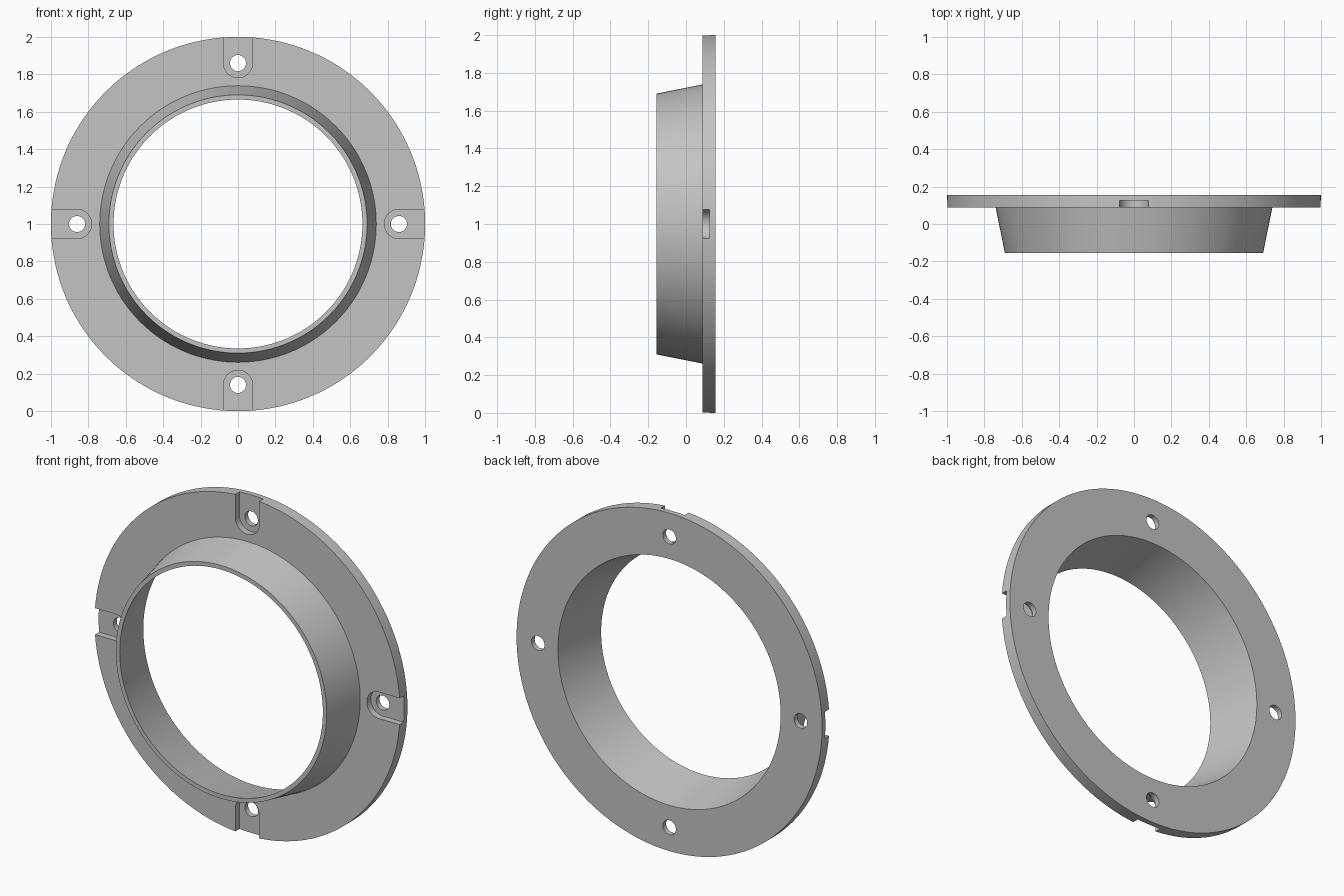
import bpy, bmesh, math
from mathutils import Matrix, Vector

cube = bpy.data.objects.get("Cube")
if cube:
    bpy.data.objects.remove(cube, do_unlink=True)

BACK, FRONT, FLANGE = 0.156, -0.156, 0.087   # y of the main faces
SLOT_FLOOR = 0.125
HOLE_AT, HOLE_R, SLOT_R = 0.86, 0.043, 0.078
SEGMENTS = 144

grey = bpy.data.materials.new("plain grey")
grey.use_nodes = True
colour = (0.55, 0.55, 0.55, 1)
grey.diffuse_color = colour
grey.node_tree.nodes["Principled BSDF"].inputs["Base Color"].default_value = colour


def make_object(name, bm):
    bmesh.ops.recalc_face_normals(bm, faces=bm.faces)
    mesh = bpy.data.meshes.new(name)
    bm.to_mesh(mesh)
    bm.free()
    mesh.materials.append(grey)
    obj = bpy.data.objects.new(name, mesh)
    bpy.context.collection.objects.link(obj)
    return obj


def lathe(name, profile):
    """Spin a closed (radius, y) profile about the y axis through z = 1."""
    bm = bmesh.new()
    rings = []
    for i in range(SEGMENTS):
        a = 2 * math.pi * i / SEGMENTS
        rings.append([bm.verts.new((r * math.cos(a), y, 1 + r * math.sin(a)))
                      for r, y in profile])
    n = len(profile)
    for i, ring in enumerate(rings):
        after = rings[(i + 1) % SEGMENTS]
        for j in range(n):
            k = (j + 1) % n
            bm.faces.new((ring[j], ring[k], after[k], after[j]))
    return make_object(name, bm)


def prism(bm, outline, y0, y1, turn):
    """Extrude an (x, z) outline along y, then turn it around the ring."""
    move = Matrix.Translation((0, 0, 1)) @ Matrix.Rotation(turn, 4, 'Y')
    ends = [[bm.verts.new(move @ Vector((x, y, z))) for x, z in outline]
            for y in (y0, y1)]
    for end in ends:
        bm.faces.new(end)
    n = len(outline)
    for i in range(n):
        j = (i + 1) % n
        bm.faces.new((ends[0][i], ends[0][j], ends[1][j], ends[1][i]))


def arc(radius, start, end, steps):
    return [(radius * math.cos(start + (end - start) * i / steps),
             HOLE_AT + radius * math.sin(start + (end - start) * i / steps))
            for i in range(steps + 1)]


# Flange and tapered collar in one turned profile
ring = lathe("flanged_collar", [
    (0.729, BACK), (1.0, BACK), (1.0, FLANGE), (0.739, FLANGE),
    (0.69, FRONT), (0.665, FRONT)])

# Round-ended slots and screw holes, four of each
slots, holes = bmesh.new(), bmesh.new()
slot_outline = arc(SLOT_R, math.pi, 2 * math.pi, 24) + [(SLOT_R, 1.1), (-SLOT_R, 1.1)]
hole_outline = arc(HOLE_R, 0, 2 * math.pi, 32)[:-1]
for quarter in range(4):
    turn = quarter * math.pi / 2
    prism(slots, slot_outline, FLANGE - 0.05, SLOT_FLOOR, turn)
    prism(holes, hole_outline, FLANGE - 0.05, BACK + 0.05, turn)

bpy.context.view_layer.objects.active = ring
for name, bm in (("slot_cutter", slots), ("hole_cutter", holes)):
    cutter = make_object(name, bm)
    cut = ring.modifiers.new(name, 'BOOLEAN')
    cut.operation = 'DIFFERENCE'
    cut.solver = 'EXACT'
    cut.object = cutter
    bpy.ops.object.modifier_apply(modifier=cut.name)
    bpy.data.objects.remove(cutter, do_unlink=True)

# Smooth the curved walls, keep the machined edges sharp
bpy.ops.object.select_all(action='DESELECT')
ring.select_set(True)
bpy.ops.object.shade_smooth_by_angle(angle=math.radians(30))
